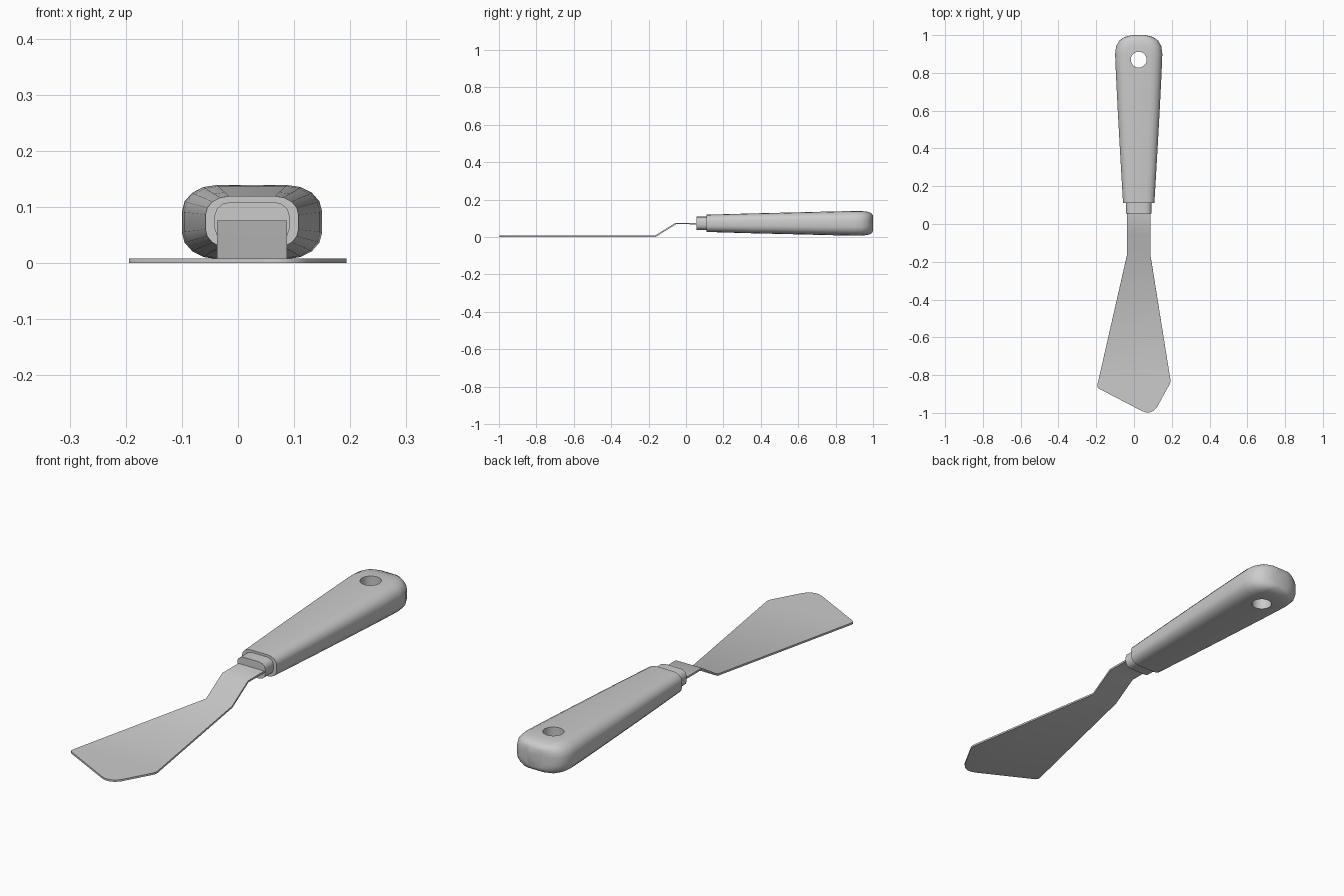
import bpy
import bmesh
import math

cube = bpy.data.objects.get("Cube")
if cube:
    bpy.data.objects.remove(cube, do_unlink=True)

AXIS_X, AXIS_Z = 0.025, 0.073

grey = bpy.data.materials.new("plain grey")
grey.use_nodes = True
colour = (0.6, 0.6, 0.6, 1)
grey.diffuse_color = colour
grey.node_tree.nodes["Principled BSDF"].inputs["Base Color"].default_value = colour


def make_object(name, bm):
    bmesh.ops.recalc_face_normals(bm, faces=bm.faces)
    mesh = bpy.data.meshes.new(name)
    bm.to_mesh(mesh)
    bm.free()
    mesh.materials.append(grey)
    obj = bpy.data.objects.new(name, mesh)
    bpy.context.collection.objects.link(obj)
    return obj


def activate(obj):
    bpy.ops.object.select_all(action="DESELECT")
    obj.select_set(True)
    bpy.context.view_layer.objects.active = obj


def smooth(obj, degrees):
    activate(obj)
    bpy.ops.object.shade_smooth_by_angle(angle=math.radians(degrees))


def section(bm, y, half_w, half_h, corner_w, corner_h, steps):
    """One rounded-rectangle ring across the handle axis."""
    ring = []
    for quarter in range(4):
        sx = 1 if quarter in (0, 3) else -1
        sz = 1 if quarter < 2 else -1
        for i in range(steps + 1):
            a = math.pi / 2 * (quarter + i / steps)
            x = sx * half_w * (1 - corner_w) + half_w * corner_w * math.cos(a)
            z = sz * half_h * (1 - corner_h) + half_h * corner_h * math.sin(a)
            ring.append(bm.verts.new((AXIS_X + x, y, AXIS_Z + z)))
    return ring


def loft(name, stations, corner_w, corner_h, steps):
    """Skin a row of (y, half width, half height) sections and cap the ends."""
    bm = bmesh.new()
    rings = [section(bm, *s, corner_w, corner_h, steps) for s in stations]
    n = len(rings[0])
    for a, b in zip(rings, rings[1:]):
        for i in range(n):
            j = (i + 1) % n
            bm.faces.new((a[i], a[j], b[j], b[i]))
    bm.faces.new(rings[0])
    bm.faces.new(rings[-1])
    return make_object(name, bm)


# Handle: swells towards a rounded butt
handle = loft("handle", [
    (0.11, 0.083, 0.046), (0.35, 0.097, 0.053), (0.6, 0.111, 0.059),
    (0.8, 0.121, 0.064), (0.9, 0.125, 0.066), (0.94, 0.12, 0.066),
    (0.97, 0.104, 0.062), (0.99, 0.076, 0.055), (1.0, 0.036, 0.043),
], 0.5, 0.72, 4)

# Hanging hole through the handle
bm = bmesh.new()
bmesh.ops.create_cone(bm, cap_ends=True, segments=24, radius1=0.042,
                      radius2=0.042, depth=0.4)
bmesh.ops.translate(bm, verts=bm.verts, vec=(AXIS_X, 0.87, AXIS_Z))
cutter = make_object("hole_cutter", bm)
cutter.hide_render = True
cut = handle.modifiers.new("hole", "BOOLEAN")
cut.operation = "DIFFERENCE"
cut.solver = "EXACT"
cut.object = cutter
activate(handle)
bpy.ops.object.modifier_apply(modifier=cut.name)
bpy.data.objects.remove(cutter, do_unlink=True)
smooth(handle, 45)

# Collar between handle and blade
collar = loft("collar", [(0.055, 0.067, 0.036), (0.13, 0.067, 0.036)], 0.45, 0.7, 3)
smooth(collar, 35)

# Blade: cranked neck strip running into a slanted, rounded-corner sheet
bm = bmesh.new()
neck_left, neck_right = -0.037, 0.087
rows = [[bm.verts.new((x, y, z)) for x in (neck_left, neck_right)]
        for y, z in ((0.1, 0.076), (-0.055, 0.076), (-0.165, 0.008))]
for a, b in zip(rows, rows[1:]):
    bm.faces.new((a[0], b[0], b[1], a[1]))
tip = [(-0.194, -0.852), (-0.194, -0.862), (-0.187, -0.871), (0.042, -0.99),
       (0.065, -0.998), (0.085, -0.997), (0.105, -0.988), (0.122, -0.969),
       (0.188, -0.85), (0.193, -0.837), (0.193, -0.825)]
bm.faces.new([rows[-1][0]] + [bm.verts.new((x, y, 0.008)) for x, y in tip]
             + [rows[-1][1]])
blade = make_object("blade", bm)
if blade.data.polygons[0].normal.z < 0:
    blade.data.flip_normals()
thick = blade.modifiers.new("thickness", "SOLIDIFY")
thick.thickness = 0.008
thick.offset = -1
activate(blade)
bpy.ops.object.modifier_apply(modifier=thick.name)
smooth(blade, 40)
